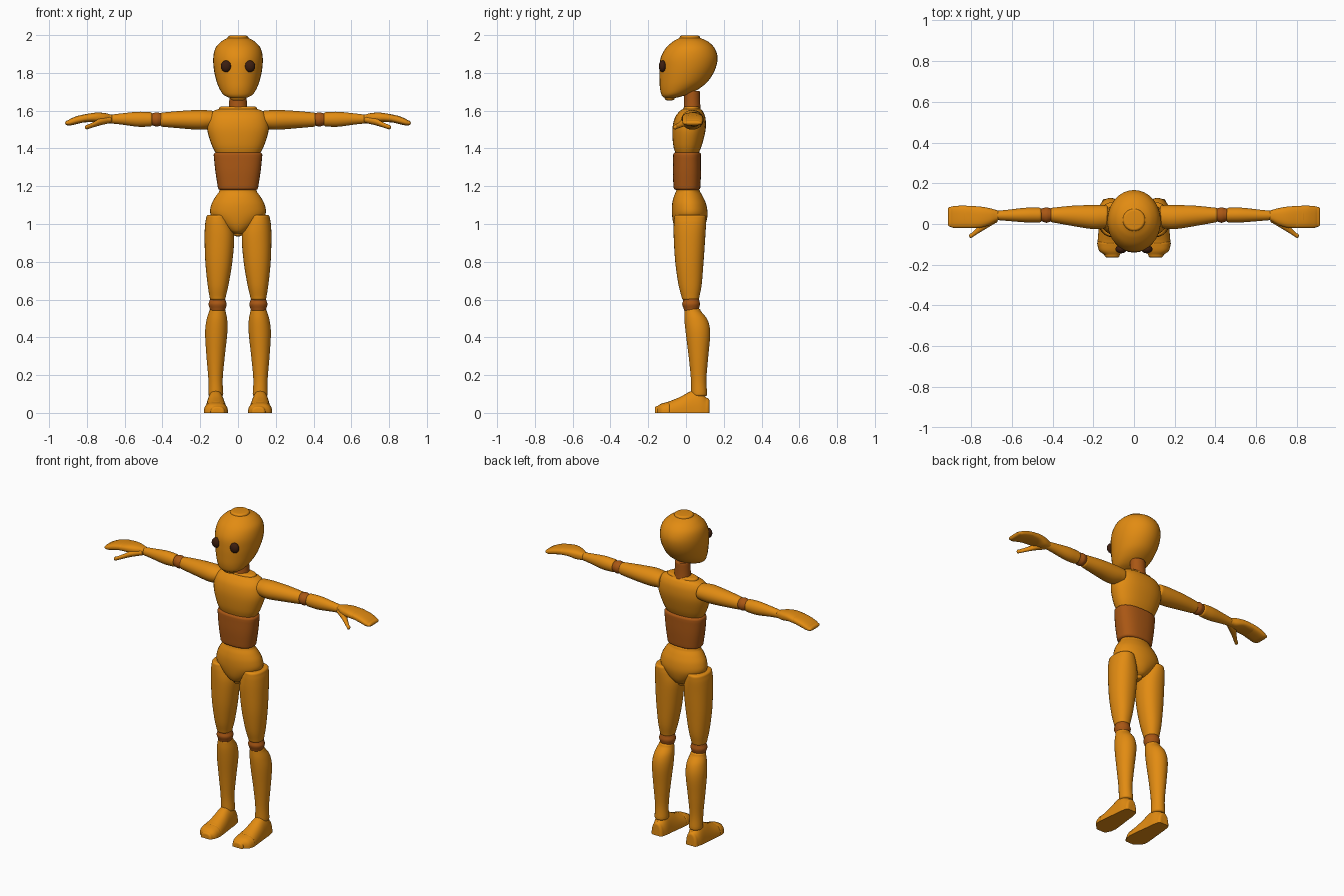
import bpy, bmesh, math
from mathutils import Vector

cube = bpy.data.objects.get("Cube")
if cube:
    bpy.data.objects.remove(cube, do_unlink=True)


def material(name, colour):
    mat = bpy.data.materials.new(name)
    mat.use_nodes = True
    mat.diffuse_color = (*colour, 1)
    shader = next(n for n in mat.node_tree.nodes if n.type == "BSDF_PRINCIPLED")
    shader.inputs["Base Color"].default_value = (*colour, 1)
    return mat


ORANGE = material("orange", (0.76, 0.26, 0.006))
BROWN = material("rust brown", (0.40, 0.095, 0.007))
DARK = material("dark brown", (0.045, 0.013, 0.005))
parts = []


def finish(name, bm, mat):
    bmesh.ops.recalc_face_normals(bm, faces=bm.faces)
    mesh = bpy.data.meshes.new(name)
    bm.to_mesh(mesh)
    bm.free()
    mesh.materials.append(mat)
    obj = bpy.data.objects.new(name, mesh)
    bpy.context.collection.objects.link(obj)
    parts.append(obj)


def smooth_rows(rows, steps=5):
    """Catmull-Rom interpolation between cross-sections."""
    pts = [Vector(r) for r in rows]
    pts = [2 * pts[0] - pts[1]] + pts + [2 * pts[-1] - pts[-2]]
    out = []
    for a, b, c, d in zip(pts, pts[1:], pts[2:], pts[3:]):
        for i in range(steps):
            t = i / steps
            out.append(b + (c - a) * t / 2 + (a - 2.5 * b + 2 * c - d / 2) * t ** 2
                       + (3 * (b - c) + d - a) * t ** 3 / 2)
    return out + [pts[-2]]


def rounded_end(row, direction, size):
    """Shrinking copies of an end section, forming a rounded rim."""
    out = []
    for i in range(1, 6):
        angle = i / 5 * math.pi / 2
        shrink = size * (1 - math.cos(angle))
        r = list(row)
        r[0] += direction * size * math.sin(angle)
        for k in (1, 3):
            mid, half = (r[k] + r[k + 1]) / 2, (r[k + 1] - r[k]) / 2
            half = max(half - shrink, 0.002)
            r[k], r[k + 1] = mid - half, mid + half
        out.append(r)
    return out


def loft(name, axis, rows, mat=ORANGE, rim=0.015, power=2, side=1, floor=False, sides=32):
    """Skin sections (position, low a, high a, low b, high b) along an axis."""
    body = smooth_rows(rows)
    body = rounded_end(body[0], -1, rim)[::-1] + body + rounded_end(body[-1], 1, rim)
    across = [k for k in range(3) if k != axis]
    bm = bmesh.new()
    rings = []
    for pos, a0, a1, b0, b1 in body:
        ring = []
        for i in range(sides):
            t = math.tau * i / sides
            c, s = (math.copysign(abs(f) ** (2 / power), f) for f in (math.cos(t), math.sin(t)))
            co = [pos] * 3
            co[across[0]] = (a0 + a1) / 2 + c * (a1 - a0) / 2
            co[across[1]] = (b0 + b1) / 2 + s * (b1 - b0) / 2
            co[0] *= side
            if floor:
                co[2] = max(co[2], 0)
            ring.append(bm.verts.new(co))
        rings.append(ring)
    for low, high in zip(rings, rings[1:]):
        for i in range(sides):
            j = (i + 1) % sides
            bm.faces.new((low[i], low[j], high[j], high[i]))
    bm.faces.new(rings[0])
    bm.faces.new(rings[-1])
    finish(name, bm, mat)


def column(name, rows, **options):
    """Centred upright part from (height, half width, front, back)."""
    loft(name, 2, [(z, -w, w, f, b) for z, w, f, b in rows], **options)


# Head and neck
column("head", [(1.667, .04, -.113, -.06), (1.675, .062, -.124, -.025), (1.69, .082, -.132, .02),
                (1.72, .1, -.138, .075), (1.76, .115, -.14, .12), (1.82, .128, -.14, .155),
                (1.88, .131, -.134, .167), (1.93, .12, -.108, .152), (1.965, .09, -.07, .118),
                (1.985, .055, -.035, .075)], rim=.012)
column("neck", [(1.58, .052, -.015, .08), (1.64, .047, -.01, .075), (1.70, .045, -.01, .073)],
       mat=BROWN, rim=.005)

# Torso
column("chest", [(1.37, .115, -.055, .065), (1.42, .14, -.068, .085), (1.5, .163, -.072, .104),
                 (1.56, .157, -.06, .103), (1.595, .135, -.036, .09), (1.61, .1, -.015, .075)],
       rim=.012, power=2.3)
column("abdomen", [(1.195, .107, -.066, .076), (1.28, .12, -.07, .08), (1.365, .129, -.068, .08)],
       mat=BROWN, power=2.5)
column("pelvis", [(.95, .025, -.03, .065), (.965, .055, -.05, .085), (1.0, .1, -.066, .104),
                  (1.05, .145, -.074, .114), (1.1, .142, -.074, .108), (1.14, .122, -.066, .092),
                  (1.17, .1, -.054, .075)], rim=.015)

for label, side in (("left", 1), ("right", -1)):
    def limb(name, axis, rows, **options):
        loft(label + "_" + name, axis, rows, side=side, **options)

    # Eye
    bm = bmesh.new()
    bmesh.ops.create_uvsphere(bm, u_segments=24, v_segments=12, radius=1)
    bmesh.ops.scale(bm, verts=bm.verts, vec=(.028, .02, .031))
    bmesh.ops.translate(bm, verts=bm.verts, vec=(side * .063, -.124, 1.835))
    finish(label + "_eye", bm, DARK)

    # Arm, from shoulder to wrist
    limb("upper_arm", 0, [(.14, -.02, .092, 1.505, 1.6), (.2, -.025, .093, 1.499, 1.604),
                          (.3, -.01, .09, 1.506, 1.599), (.4, .008, .08, 1.515, 1.59)], rim=.012)
    limb("elbow", 0, [(.41, .012, .077, 1.521, 1.587), (.43, .006, .082, 1.516, 1.591),
                      (.45, .012, .077, 1.521, 1.587)], mat=BROWN, rim=.01)
    limb("forearm", 0, [(.465, .008, .08, 1.516, 1.592), (.53, .008, .08, 1.515, 1.594),
                        (.62, .015, .07, 1.527, 1.585), (.68, .02, .064, 1.533, 1.578)], rim=.01)

    # Hand
    limb("palm", 0, [(.675, .015, .068, 1.535, 1.58), (.71, -.005, .078, 1.532, 1.588),
                     (.76, -.019, .086, 1.54, 1.589), (.83, -.02, .09, 1.537, 1.577)],
         rim=.01, power=2.6)
    limb("fingers", 0, [(.8, -.02, .089, 1.542, 1.583), (.85, -.02, .09, 1.53, 1.572),
                        (.885, -.019, .088, 1.522, 1.558), (.902, -.014, .084, 1.522, 1.548)],
         rim=.013, power=2.8)
    limb("thumb", 0, [(.68, .005, .05, 1.534, 1.57), (.73, -.025, .025, 1.522, 1.56),
                      (.765, -.046, -.012, 1.512, 1.54), (.8, -.069, -.046, 1.501, 1.524)],
         rim=.01, sides=20)

    # Leg
    limb("thigh", 2, [(.61, .066, .15, -.022, .07), (.68, .05, .161, -.04, .083),
                      (.8, .03, .173, -.057, .093), (.93, .02, .177, -.065, .102),
                      (1.0, .035, .174, -.065, .106), (1.035, .05, .168, -.062, .106)],
         rim=.013, power=2.2)
    limb("knee", 2, [(.55, .067, .149, -.012, .068), (.575, .06, .156, -.02, .074),
                     (.595, .066, .15, -.015, .07)], mat=BROWN, rim=.012)
    limb("shin", 2, [(.1, .078, .157, .028, .112), (.18, .081, .157, .026, .108),
                     (.3, .07, .167, .014, .118), (.42, .057, .174, -.001, .128),
                     (.49, .057, .167, -.008, .115), (.54, .066, .152, -.008, .078)], rim=.012)

    # Foot
    limb("foot", 1, [(-.085, .054, .179, -.062, .062), (-.03, .06, .174, -.085, .085),
                     (.03, .068, .168, -.116, .116), (.075, .072, .164, -.116, .116),
                     (.108, .08, .157, -.08, .08)], rim=.016, power=2.3, floor=True)
    limb("toe_cap", 1, [(-.152, .07, .145, -.036, .036), (-.13, .058, .172, -.049, .049),
                        (-.095, .053, .181, -.058, .058)],
         rim=.013, power=2.6, floor=True)

# Smooth shading that keeps the rims crisp
bpy.ops.object.select_all(action="DESELECT")
for obj in parts:
    obj.select_set(True)
bpy.context.view_layer.objects.active = parts[0]
bpy.ops.object.shade_smooth_by_angle(angle=math.radians(40))
